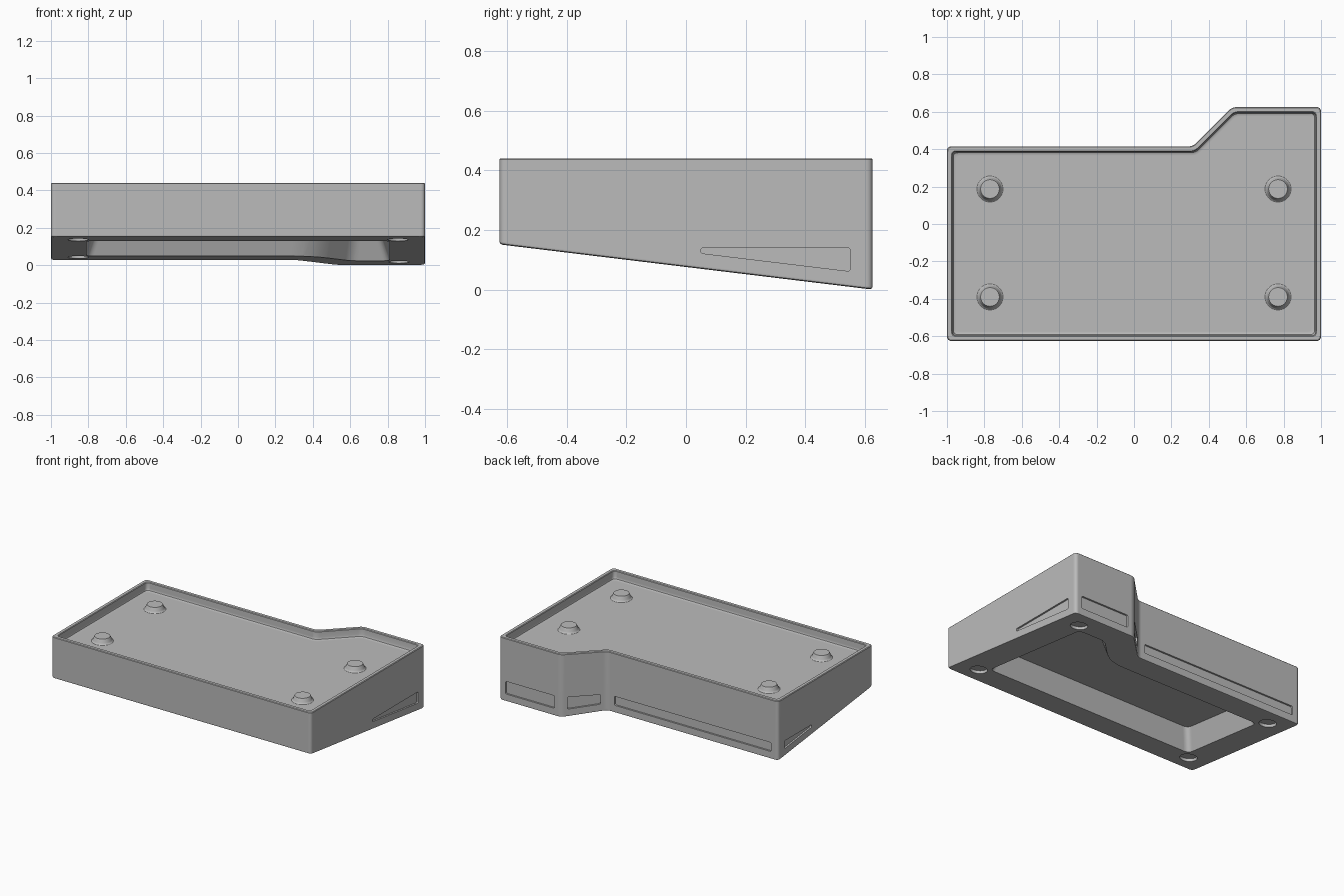
import bpy, bmesh, math
from mathutils import Vector

if "Cube" in bpy.data.objects:
    bpy.data.objects.remove(bpy.data.objects["Cube"])

grey = bpy.data.materials.new("plain_grey")
grey.use_nodes = True
GREY = (0.5, 0.5, 0.5, 1)
grey.diffuse_color = GREY
grey.node_tree.nodes["Principled BSDF"].inputs["Base Color"].default_value = GREY

# Plan of the case, counter-clockwise
OUTLINE = [Vector(p) for p in [(-1, -.625), (1, -.625), (1, .625), (.525, .625), (.315, .415), (-1, .415)]]
TOP, FLOOR, SLOT_TOP = .44, .38, .14
HOLLOW_DEPTH = .147


def underside(y, above=0):
    return .076 - .121 * y + above


def inset(points, d):
    """Move every edge of a counter-clockwise polygon inward by d."""
    out = []
    for i, p in enumerate(points):
        a = (p - points[i - 1]).normalized()
        b = (points[(i + 1) % len(points)] - p).normalized()
        na, nb = Vector((-a.y, a.x)), Vector((-b.y, b.x))
        out.append(p + (na + nb) * d / (1 + na.dot(nb)))
    return out


def rounded(points, radii, steps=6):
    """Replace each corner by a smooth bend, never longer than its edges allow."""
    out = []
    for i, p in enumerate(points):
        before, after = points[i - 1] - p, points[(i + 1) % len(points)] - p
        r = radii[i] if isinstance(radii, list) else radii
        r = min(r, before.length * .4, after.length * .4)
        a, b = p + before.normalized() * r, p + after.normalized() * r
        for k in range(steps + 1):
            t = k / steps
            out.append(a * (1 - t) ** 2 + p * 2 * t * (1 - t) + b * t * t)
    return out


def flat_ring(d, z):
    """Inset plan outline at one height."""
    return [(p.x, p.y, z) for p in rounded(inset(OUTLINE, d), .025)]


def sloped_ring(d, above, radii=.025):
    """Inset plan outline at a distance above the sloping underside."""
    return [(p.x, p.y, underside(p.y, above)) for p in rounded(inset(OUTLINE, d), radii)]


def loft(bm, rings):
    """Closed solid through rings that turn counter-clockwise about the loft direction."""
    loops = [[bm.verts.new(p) for p in r] for r in rings]
    n = len(loops[0])
    for lo, hi in zip(loops, loops[1:]):
        for i in range(n):
            bm.faces.new((lo[i], lo[(i + 1) % n], hi[(i + 1) % n], hi[i]))
    bm.faces.new(loops[0][::-1])
    bm.faces.new(loops[-1])


def circle(x, y, r, n=40):
    angles = [math.tau * i / n for i in range(n)]
    return [(x + r * math.cos(a), y + r * math.sin(a)) for a in angles]


def finish(name, bm):
    bm.normal_update()
    mesh = bpy.data.meshes.new(name)
    bm.to_mesh(mesh)
    bm.free()
    mesh.materials.append(grey)
    obj = bpy.data.objects.new(name, mesh)
    bpy.context.collection.objects.link(obj)
    return obj


def activate(obj):
    bpy.ops.object.select_all(action="DESELECT")
    obj.select_set(True)
    bpy.context.view_layer.objects.active = obj


def smooth(obj):
    """Smooth the bends while large faces keep shading flat."""
    activate(obj)
    bpy.ops.object.shade_smooth_by_angle(angle=math.radians(35))
    weighted = obj.modifiers.new("flat_faces", "WEIGHTED_NORMAL")
    weighted.keep_sharp = True
    weighted.weight = 100


# Wedge case with a shallow tray in its top
bm = bmesh.new()
loft(bm, [sloped_ring(.01, 0), sloped_ring(.003, .003), sloped_ring(0, .01),
          flat_ring(0, TOP - .004), flat_ring(.004, TOP), flat_ring(.024, TOP),
          flat_ring(.028, TOP - .004), flat_ring(.029, FLOOR + .02),
          flat_ring(.034, FLOOR + .007), flat_ring(.05, FLOOR)])
case = finish("wedge_case", bm)

# Hollow underneath, with drafted walls
bm = bmesh.new()
bends = [.04, .04, .04, .04, .12, .04]
loft(bm, [sloped_ring(.18, -.03, bends), sloped_ring(.19, 0, bends),
          sloped_ring(.24, HOLLOW_DEPTH, bends)])

# Round foot recesses
for x, y in [(-.855, -.49), (.855, -.49), (.86, .49), (-.855, .28)]:
    loft(bm, [[(px, py, underside(py, h)) for px, py in circle(x, y, .055)] for h in (-.03, .02)])


# Shallow slots in the walls
def slot(start, end):
    a, b = Vector(start), Vector(end)
    along = (b - a).normalized()
    out = Vector((along.y, -along.x))
    length = (b - a).length
    shape = [Vector((0, underside(a.y, .052))), Vector((length, underside(b.y, .052))),
             Vector((length, SLOT_TOP)), Vector((0, SLOT_TOP))]
    shape = rounded(shape, .009, 4)
    loft(bm, [[(*(a + along * s.x + out * d), s.y) for s in shape] for d in (-.012, .02)])


slot((1, .05), (1, .55))
slot((.95, .625), (.575, .625))
slot((.495, .595), (.345, .445))
slot((.26, .415), (-.945, .415))
slot((-1, .345), (-1, .05))
cutter = finish("recess_cutter", bm)
cutter.hide_render = True

activate(case)
cut = case.modifiers.new("recesses", "BOOLEAN")
cut.operation, cut.solver, cut.object = "DIFFERENCE", "EXACT", cutter
bpy.ops.object.modifier_apply(modifier=cut.name)
bpy.data.objects.remove(cutter)
smooth(case)

# Raised round bosses on the tray floor
PROFILE = [(.07, -.005), (.07, 0), (.064, .004), (.06, .011), (.057, .02), (.05, .035)]
for side, x in (("right", -.77), ("left", .77)):
    for place, y in (("front", -.39), ("back", .187)):
        bm = bmesh.new()
        loft(bm, [[(*p, FLOOR + h) for p in circle(x, y, r)] for r, h in PROFILE])
        smooth(finish(f"{place}_{side}_boss", bm))
